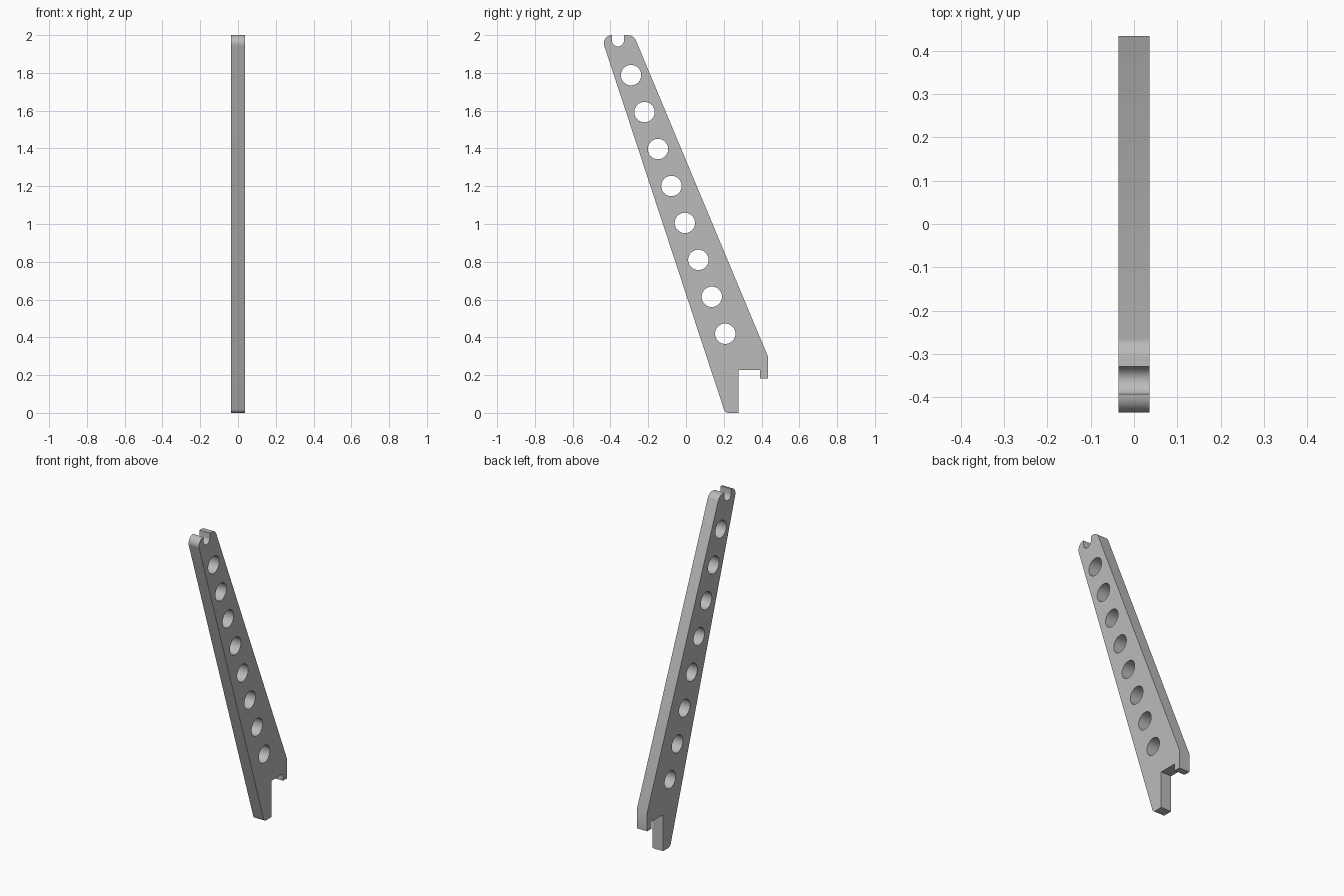
import bpy, bmesh
from math import radians, cos, sin
from mathutils import Matrix

cube = bpy.data.objects.get("Cube")
if cube:
    bpy.data.objects.remove(cube)

HALF_THICKNESS = 0.036


def arc(y, z, r, start, end, steps=12):
    """Points along an arc, angles in degrees."""
    angles = [radians(start + (end - start) * i / steps) for i in range(steps + 1)]
    return [(y + r * cos(a), z + r * sin(a)) for a in angles]


def add_loop(curve, points):
    spline = curve.splines.new('POLY')
    spline.points.add(len(points) - 1)
    for p, (y, z) in zip(spline.points, points):
        p.co = (y, z, 0, 1)
    spline.use_cyclic_u = True


# Side outline: rounded top with slot, tapering edges, stepped foot
outline = arc(-0.392, 1.957, 0.043, 198, 90)
outline += arc(-0.36, 1.972, 0.032, 180, 360)
outline += [(-0.328, 2.0)]
outline += arc(-0.308, 1.953, 0.047, 90, 22.6)
outline += [(0.433, 0.3), (0.433, 0.183), (0.392, 0.183),
            (0.392, 0.226), (0.277, 0.226), (0.277, 0)]
outline += arc(0.225, 0.025, 0.025, 270, 198)

profile = bpy.data.curves.new("bar_profile", 'CURVE')
profile.dimensions = '2D'
profile.fill_mode = 'BOTH'
profile.extrude = HALF_THICKNESS
add_loop(profile, outline)

# Row of eight round holes
for i in range(8):
    t = i / 7
    add_loop(profile, arc(-0.291 + 0.499 * t, 1.788 - 1.369 * t,
                          0.054, 0, 352.5, 47))

# Turn the profile into a solid standing in the side plane
helper = bpy.data.objects.new("profile_helper", profile)
bpy.context.collection.objects.link(helper)
bpy.context.view_layer.update()
mesh = bpy.data.meshes.new_from_object(helper)
bpy.data.objects.remove(helper)
mesh.transform(Matrix(((0, 0, 1, 0), (1, 0, 0, 0), (0, 1, 0, 0), (0, 0, 0, 1))))

bm = bmesh.new()
bm.from_mesh(mesh)
bmesh.ops.remove_doubles(bm, verts=bm.verts, dist=0.0001)
bmesh.ops.recalc_face_normals(bm, faces=bm.faces)
bm.to_mesh(mesh)
bm.free()

# Single grey finish
grey = bpy.data.materials.new("plain_grey")
grey.use_nodes = True
colour = (0.5, 0.5, 0.5, 1)
grey.diffuse_color = colour
grey.node_tree.nodes["Principled BSDF"].inputs["Base Color"].default_value = colour
mesh.materials.clear()
mesh.materials.append(grey)

bar = bpy.data.objects.new("slanted_perforated_bar", mesh)
bpy.context.collection.objects.link(bar)
bpy.context.view_layer.objects.active = bar
bar.select_set(True)
bpy.ops.object.shade_smooth_by_angle(angle=radians(30))
